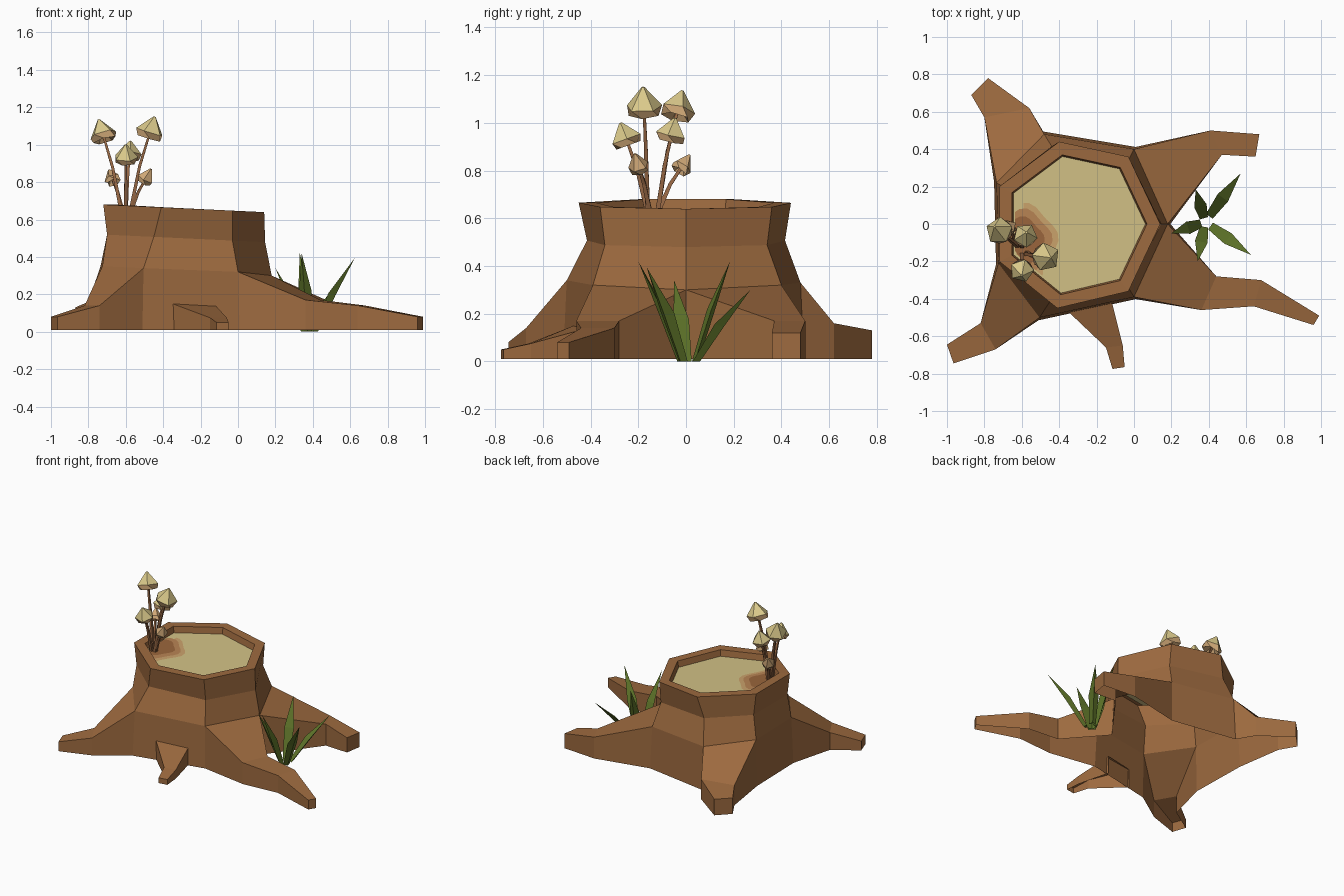
import bpy, bmesh, math
from mathutils import Vector

if "Cube" in bpy.data.objects:
    bpy.data.objects.remove(bpy.data.objects["Cube"])


def material(name, rgb):
    lin = [((c / 255 + 0.055) / 1.055) ** 2.4 for c in rgb]
    m = bpy.data.materials.new(name)
    m.diffuse_color = (*lin, 1)
    m.use_nodes = True
    m.node_tree.nodes["Principled BSDF"].inputs["Base Color"].default_value = m.diffuse_color
    return m


BARK = material("bark brown", (157, 106, 63))
CUT = material("cut wood cream", (211, 194, 134))
RING1 = material("stain light tan", (203, 163, 108))
RING2 = material("stain mid brown", (184, 132, 84))
RING3 = material("stain dark brown", (155, 102, 60))
CAP = material("cap pale yellow", (220, 203, 140))
CAPTAN = material("cap tan", (212, 172, 122))
STEM = material("stem brown", (150, 103, 68))
GREEN = material("grass green", (96, 118, 42))


def finish(bm, name, mats):
    bmesh.ops.recalc_face_normals(bm, faces=bm.faces)
    me = bpy.data.meshes.new(name)
    bm.to_mesh(me)
    bm.free()
    for m in mats:
        me.materials.append(m)
    ob = bpy.data.objects.new(name, me)
    bpy.context.collection.objects.link(ob)
    return ob


def bridge(bm, a, b, mat=0):
    """Quads between two closed loops of equal length."""
    n = len(a)
    for i in range(n):
        bm.faces.new((a[i], a[(i + 1) % n], b[(i + 1) % n], b[i])).material_index = mat


def grow_root(bm, sec, sections):
    """Extend a root outward; a section is (top a, top b, ground a, ground b)."""
    for ax, ay, bx, by, z in sections:
        new = [bm.verts.new(p) for p in ((ax, ay, z), (bx, by, z), (ax, ay, GROUND), (bx, by, GROUND))]
        for i, j in ((0, 1), (1, 3), (2, 0)):
            bm.faces.new((sec[i], sec[j], new[j], new[i]))
        sec = new
    bm.faces.new((sec[0], sec[1], sec[3], sec[2]))


GROUND = 0.01
CX = -0.3


def rim_z(x):
    return 0.646 - 0.047 * x


# stump: seven-sided trunk, hollowed rim, four large roots, open underneath
RIM = [(.14, 0), (-.03, .36), (-.4, .44), (-.72, .2), (-.72, -.2), (-.41, -.45), (-.03, -.36)]
WAIST = [(.145, 0), (-.03, .34), (-.44, .415), (-.70, .2), (-.70, -.2), (-.45, -.415), (-.03, -.34)]
FLARE = [(.18, 0, .30), (0, .4, .32), (-.48, .48, .33), (-.735, .22, .35),
         (-.725, -.21, .35), (-.505, -.5, .34), (0, -.39, .32)]
ROOTS = {
    0: [(.47, .37, .41, .50, .17), (.65, .36, .67, .48, .12)],
    2: [(-.56, .62, -.80, .57, .16), (-.78, .78, -.87, .69, .13)],
    4: [(-.82, -.53, -.74, -.67, .14), (-1, -.645, -.965, -.745, .08)],
    6: [(.36, -.46, .44, -.28, .17), (.64, -.44, .68, -.30, .14), (.96, -.54, .99, -.49, .08)],
}


def inner(k, dz):
    return [(CX + (x - CX) * k, y * k, rim_z(x) - dz) for x, y in RIM]


bm = bmesh.new()
make = lambda pts: [bm.verts.new(p) for p in pts]
foot = make([(CX + (x - CX) * 1.03, y * 1.03, GROUND) for x, y, z in FLARE])
flare = make(FLARE)
waist = make([(x, y, rim_z(x) - 0.16) for x, y in WAIST])
rim = make([(x, y, rim_z(x)) for x, y in RIM])
lip = make(inner(.84, 0))
well = make(inner(.82, .045))
for a, b in ((flare, waist), (waist, rim), (rim, lip), (lip, well)):
    bridge(bm, a, b)
bm.faces.new(well).material_index = 1
for i in range(7):
    j = (i + 1) % 7
    if i in ROOTS:
        grow_root(bm, [flare[i], flare[j], foot[i], foot[j]], ROOTS[i])
    else:
        bm.faces.new((foot[i], foot[j], flare[j], flare[i]))
finish(bm, "stump", [BARK, CUT])

# small front root
bm = bmesh.new()
start = make([(-.35, -.47, .15), (-.12, -.41, .14), (-.35, -.47, GROUND), (-.12, -.41, GROUND)])
grow_root(bm, start, [(-.15, -.66, -.06, -.65, .075), (-.115, -.775, -.05, -.765, .05)])
finish(bm, "small_front_root", [BARK])

# stained rings on the cut wood, clipped to its left edges
for k, (r, m) in enumerate(((.195, RING1), (.165, RING2), (.125, RING3))):
    bm = bmesh.new()
    pts = []
    for i in range(28):
        a = 2 * math.pi * i / 28
        rr = r * (1 + 0.07 * math.sin(5 * a + 1))
        x, y = -.61 + rr * math.cos(a), -.09 + rr * math.sin(a)
        x = max(x, -.635, -.63 + (-.16 - y) * 1.2)
        pts.append((x, y, rim_z(x) - .045 + .003 * (k + 1)))
    bm.faces.new(make(pts))
    bmesh.ops.remove_doubles(bm, verts=bm.verts, dist=0.0005)
    finish(bm, f"stain_ring_{k + 1}", [m])


# mushrooms
def loop(bm, c, axis, r, n, turn=0):
    u = axis.orthogonal().normalized()
    v = axis.cross(u)
    return [bm.verts.new(c + r * (math.cos(a) * u + math.sin(a) * v))
            for a in (turn + 2 * math.pi * i / n for i in range(n))]


def mushroom(k, base, tip, r, h, mats):
    base, tip = Vector(base), Vector(tip)
    lean = (tip - base).normalized()
    mid = base.lerp(tip, .5) - Vector((tip.x - base.x, tip.y - base.y, 0)) * .1
    axis = (tip - mid).normalized()
    # bent stem
    bm = bmesh.new()
    under = tip - axis * h * .6
    loops = [loop(bm, c, lean, w, 4) for c, w in ((base, .014), (mid, .011), (under, .008))]
    bridge(bm, loops[0], loops[1])
    bridge(bm, loops[1], loops[2])
    finish(bm, f"mushroom_stem_{k}", [STEM])
    # faceted cap with a short skirt and a hollow underside
    bm = bmesh.new()
    peak = loop(bm, tip, axis, .006, 5, k)
    edge = loop(bm, tip - axis * h * .72, axis, r, 5, k)
    skirt = loop(bm, tip - axis * h, axis, r * .85, 5, k + .6)
    hollow = loop(bm, tip - axis * h * .65, axis, .012, 5, k + .6)
    bm.faces.new(peak)
    bridge(bm, peak, edge)
    bridge(bm, edge, skirt, 1)
    bridge(bm, skirt, hollow, 1)
    finish(bm, f"mushroom_cap_{k}", mats)


BIG, SMALL = [CAP, CAPTAN], [CAPTAN, CAPTAN]
for k, (b, t, r, h, m) in enumerate((
        ((-.58, -.16, .62), (-.445, -.18, 1.15), .078, .12, BIG),
        ((-.62, -.12, .62), (-.745, -.015, 1.135), .075, .12, BIG),
        ((-.60, -.16, .62), (-.60, -.275, 1.0), .066, .10, BIG),
        ((-.60, -.12, .62), (-.575, -.045, 1.02), .066, .10, BIG),
        ((-.58, -.15, .62), (-.465, -.215, .87), .045, .085, SMALL),
        ((-.61, -.12, .62), (-.69, .015, .865), .045, .085, SMALL))):
    mushroom(k + 1, b, t, r, h, m)

# grass blades: tapered three-sided leaves fanning from one clump
C = Vector((.38, .01, 0))
for k, tip in enumerate(((.34, -.20, .42), (.33, .185, .42), (.57, .27, .30),
                         (.625, -.165, .395), (.20, -.05, .34))):
    tip = Vector(tip)
    out = Vector((tip.x - C.x, tip.y - C.y, 0))
    d = out.normalized()
    side = Vector((-d.y, d.x, 0))
    bm = bmesh.new()
    rows = []
    for t, up, w in ((.12, 0, .022), (.5, .52, .034)):
        c = C + out * t + Vector((0, 0, tip.z * up))
        rows.append(make([c + side * w, c + d * .022 - Vector((0, 0, .012 * (up > 0))), c - side * w]))
    bridge(bm, rows[0], rows[1])
    end = bm.verts.new(tip)
    for i in range(3):
        bm.faces.new((rows[1][i], rows[1][(i + 1) % 3], end))
    finish(bm, f"grass_blade_{k + 1}", [GREEN])
